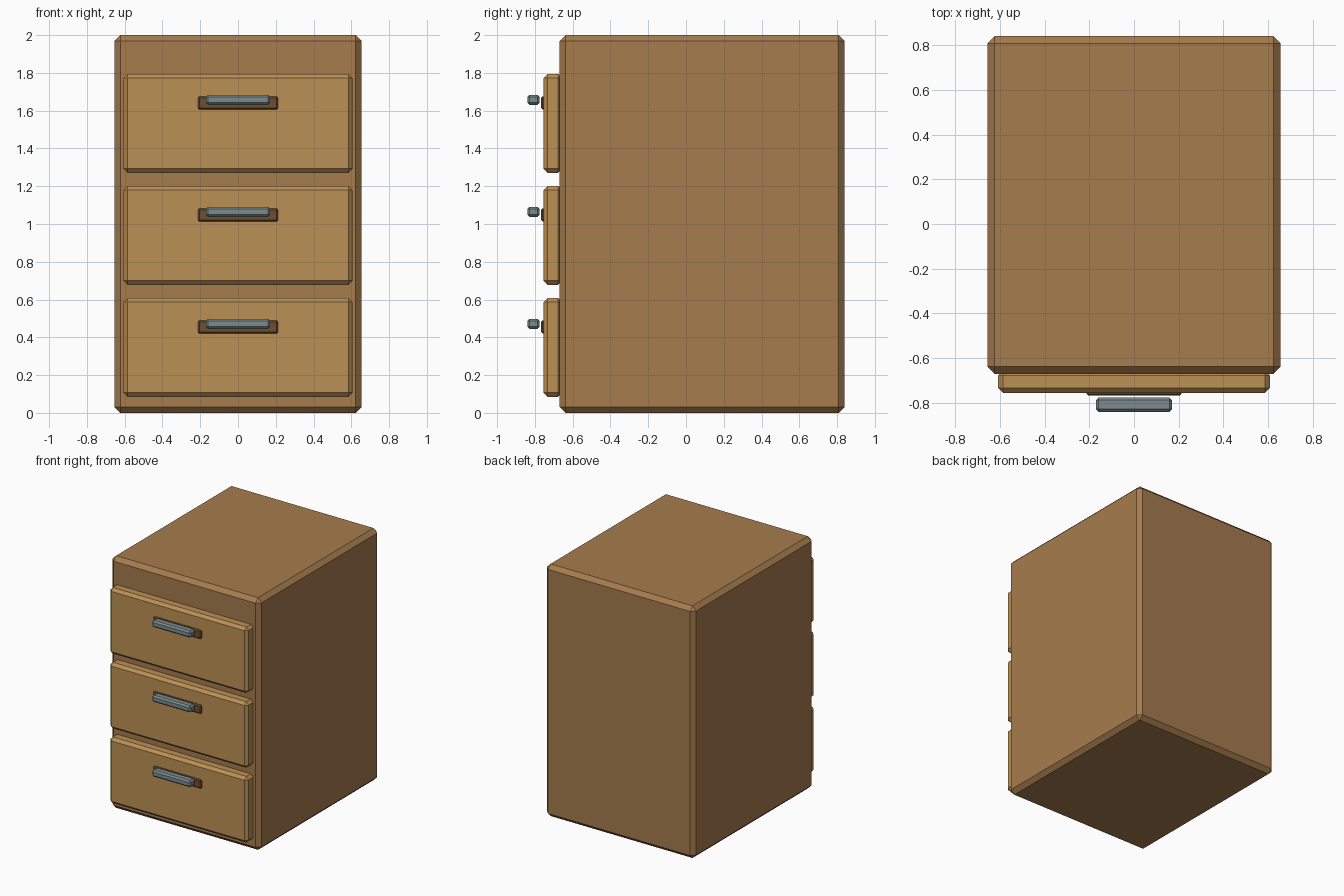
import bpy
import bmesh

if "Cube" in bpy.data.objects:
    bpy.data.objects.remove(bpy.data.objects["Cube"])


def material(name, color):
    m = bpy.data.materials.new(name)
    m.diffuse_color = color
    m.use_nodes = True
    m.node_tree.nodes["Principled BSDF"].inputs["Base Color"].default_value = m.diffuse_color
    return m


def chamfered_box(name, x, y, z, chamfer, mat):
    """Box from (min, max) ranges with flat one-segment chamfers on all edges."""
    bm = bmesh.new()
    bmesh.ops.create_cube(bm, size=1)
    for v in bm.verts:
        v.co = [(lo + hi) / 2 + c * (hi - lo) for c, (lo, hi) in zip(v.co, (x, y, z))]
    bmesh.ops.bevel(bm, geom=bm.edges[:], offset=chamfer, segments=1,
                    profile=0.5, affect='EDGES')
    mesh = bpy.data.meshes.new(name)
    bm.to_mesh(mesh)
    bm.free()
    mesh.materials.append(mat)
    obj = bpy.data.objects.new(name, mesh)
    bpy.context.collection.objects.link(obj)
    return obj


wood = material("cabinet_wood", (0.38, 0.20, 0.075, 1))
light_wood = material("drawer_wood", (0.50, 0.28, 0.09, 1))
dark_wood = material("recess_wood", (0.16, 0.075, 0.03, 1))
metal = material("handle_metal", (0.20, 0.26, 0.27, 1))

# Cabinet body
chamfered_box("cabinet_body", (-0.655, 0.655), (-0.67, 0.84), (0, 2), 0.032, wood)

# Three drawers, each with a dark backplate and a floating bar handle
for i, level in enumerate(("bottom", "middle", "top")):
    z = 0.085 + 0.593 * i
    chamfered_box(f"{level}_drawer_front", (-0.607, 0.607), (-0.755, -0.655),
                  (z, z + 0.523), 0.022, light_wood)
    chamfered_box(f"{level}_handle_plate", (-0.212, 0.212), (-0.767, -0.742),
                  (z + 0.335, z + 0.405), 0.008, dark_wood)
    chamfered_box(f"{level}_handle", (-0.17, 0.17), (-0.84, -0.775),
                  (z + 0.36, z + 0.413), 0.012, metal)
